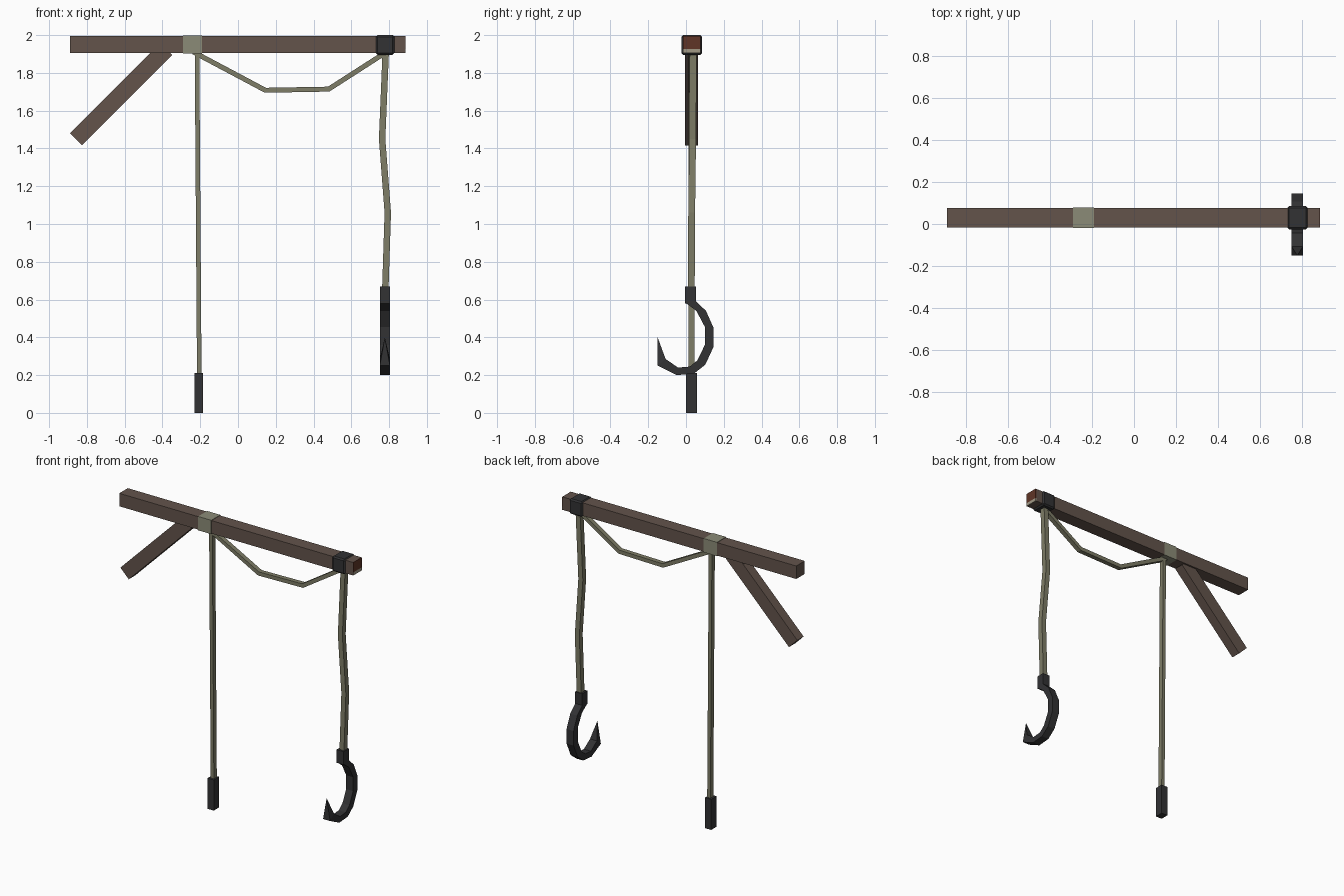
import bpy, bmesh
from mathutils import Vector

if "Cube" in bpy.data.objects:
    bpy.data.objects.remove(bpy.data.objects["Cube"])


def mat(name, rgb):
    m = bpy.data.materials.new(name)
    m.diffuse_color = (*rgb, 1)
    m.use_nodes = True
    m.node_tree.nodes["Principled BSDF"].inputs["Base Color"].default_value = m.diffuse_color
    return m


WOOD = mat("brown wood", (0.125, 0.088, 0.071))
ENDGRAIN = mat("red brown end grain", (0.115, 0.036, 0.02))
PALE = mat("pale wood edge", (0.36, 0.32, 0.24))
ROPE = mat("olive rope", (0.21, 0.205, 0.135))
BAND = mat("pale rope wrap", (0.26, 0.26, 0.185))
IRON = mat("dark iron", (0.032, 0.032, 0.034))


def finish(name, bm, *mats):
    bmesh.ops.recalc_face_normals(bm, faces=bm.faces)
    me = bpy.data.meshes.new(name)
    bm.to_mesh(me)
    bm.free()
    for m in mats:
        me.materials.append(m)
    ob = bpy.data.objects.new(name, me)
    bpy.context.collection.objects.link(ob)
    return ob


def box(name, lo, hi, m, bevel=0):
    bm = bmesh.new()
    bmesh.ops.create_cube(bm, size=1)
    for v in bm.verts:
        v.co = [lo[i] + (v.co[i] + 0.5) * (hi[i] - lo[i]) for i in range(3)]
    if bevel:
        bmesh.ops.bevel(bm, geom=bm.edges[:], offset=bevel, segments=1, affect='EDGES')
    return finish(name, bm, m)


def sweep(name, path, wx, wy, m):
    """Rectangular bar along a path lying in the XZ plane (mitred corners)."""
    pts = [Vector(p) for p in path]
    bm = bmesh.new()
    rings = []
    side = Vector((0, wy / 2, 0))
    for i, p in enumerate(pts):
        a = (p - pts[i - 1]).normalized() if i else None
        b = (pts[i + 1] - p).normalized() if i < len(pts) - 1 else None
        a, b = a or b, b or a
        t = (a + b).normalized()
        n = t.cross(Vector((0, 1, 0))).normalized() * (wx / 2 / max(t.dot(a), 0.5))
        rings.append([bm.verts.new(p + c) for c in (n + side, n - side, -n - side, -n + side)])
    for r, s in zip(rings, rings[1:]):
        for k in range(4):
            bm.faces.new((r[k], r[(k + 1) % 4], s[(k + 1) % 4], s[k]))
    bm.faces.new(rings[0])
    bm.faces.new(rings[-1])
    return finish(name, bm, m)


Y = 0.03  # depth centre of the frame

# Wooden beam with a coloured right end, and its diagonal brace
box("beam", (-0.89, -0.016, 1.905), (0.883, 0.076, 1.994), WOOD)
box("beam_end_grain", (0.88, -0.016, 1.926), (0.886, 0.076, 1.994), ENDGRAIN)
box("beam_end_pale_edge", (0.88, -0.016, 1.905), (0.886, 0.076, 1.926), PALE)
sweep("brace", [(-0.858, Y, 1.448), (-0.38, Y, 1.926)], 0.09, 0.068, WOOD)

# Rope wrap and iron collar around the beam
box("rope_wrap", (-0.29, -0.019, 1.902), (-0.19, 0.079, 1.997), BAND)
box("iron_collar", (0.73, -0.025, 1.896), (0.828, 0.085, 2.0), IRON, 0.009)

# Ropes
sweep("weight_rope", [(-0.217, Y, 1.905), (-0.205, Y, 0.2)], 0.024, 0.032, ROPE)
sweep("slack_rope", [(-0.235, Y, 1.91), (0.145, Y, 1.708), (0.48, Y, 1.714), (0.785, Y, 1.91)],
      0.026, 0.032, ROPE)
sweep("hook_rope", [(0.782, Y + 0.008, 1.91), (0.763, Y + 0.005, 1.45), (0.793, Y, 1.06), (0.78, Y - 0.002, 0.66)],
      0.034, 0.036, ROPE)

# Hanging weight and hook socket
box("weight", (-0.231, 0.0, 0.0), (-0.184, 0.057, 0.21), IRON)
box("hook_socket", (0.751, -0.004, 0.58), (0.804, 0.053, 0.67), IRON)

# Hook: outer and inner outline pairs (y, z), widened in x and ending in a point
outer = [(0.053, 0.59), (0.106, 0.54), (0.146, 0.45), (0.146, 0.35), (0.102, 0.255),
         (0.042, 0.208), (-0.048, 0.2), (-0.15, 0.25)]
inner = [(-0.002, 0.582), (0.055, 0.54), (0.1, 0.455), (0.1, 0.36), (0.06, 0.278),
         (0.02, 0.245), (-0.042, 0.24), (-0.108, 0.285)]
bm = bmesh.new()
x0, x1 = 0.751, 0.804
rings = [[bm.verts.new((x, *p)) for x, p in ((x0, o), (x1, o), (x1, i), (x0, i))]
         for o, i in zip(outer, inner)]
for r, s in zip(rings, rings[1:]):
    for k in range(4):
        bm.faces.new((r[k], r[(k + 1) % 4], s[(k + 1) % 4], s[k]))
bm.faces.new(rings[0])
tip = bm.verts.new(((x0 + x1) / 2, -0.15, 0.4))
for k in range(4):
    bm.faces.new((rings[-1][k], rings[-1][(k + 1) % 4], tip))
finish("hook", bm, IRON)
